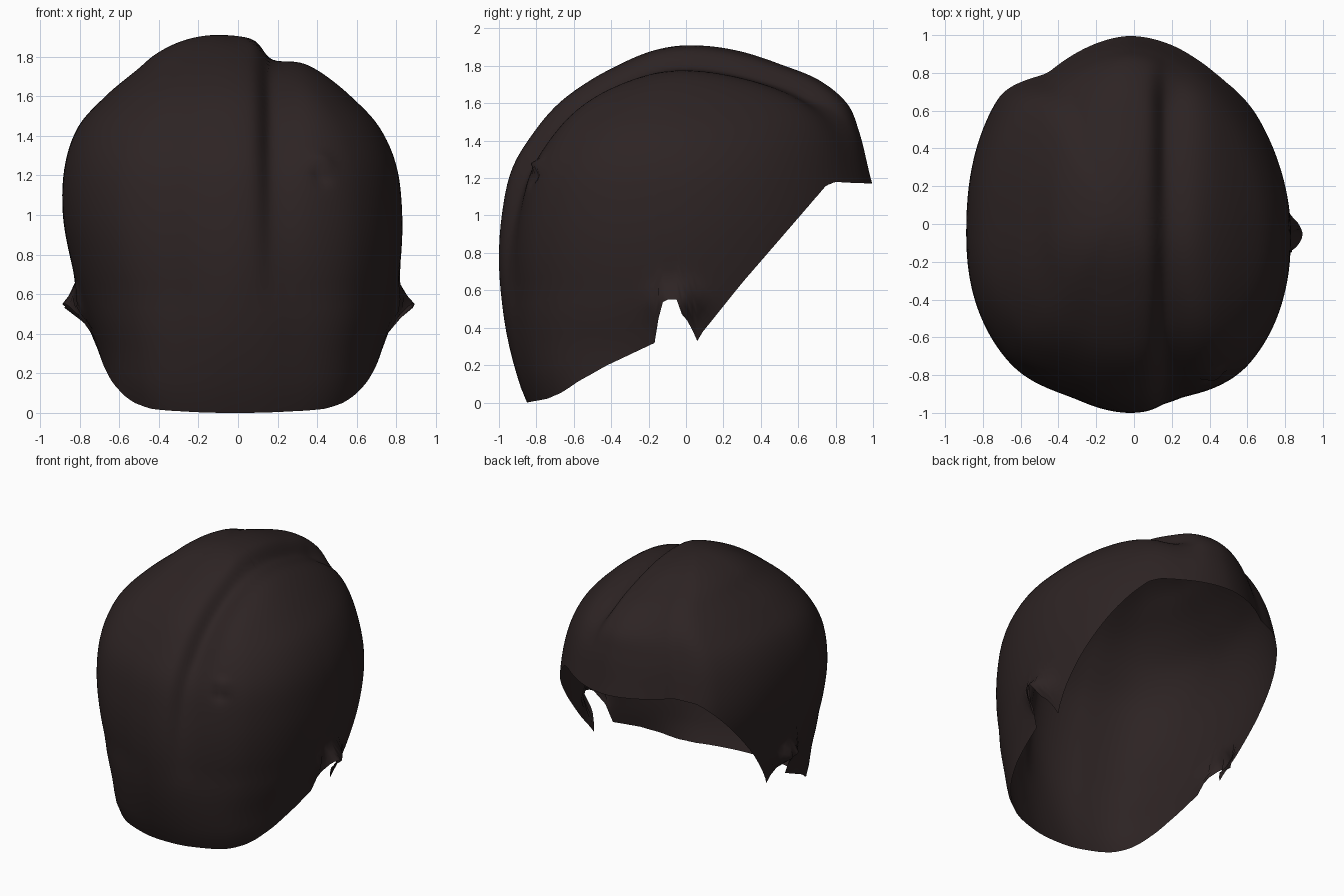
import bpy, bmesh, math
from mathutils import Vector

if "Cube" in bpy.data.objects:
    bpy.data.objects.remove(bpy.data.objects["Cube"])

COLS, ROWS, TOP = 240, 48, 1.91

# Height, front y, back y, left x, right x of the cap
PROFILE = [
    (1.91, 0.02, 0.02, -0.10, -0.10),
    (1.88, -0.18, 0.28, -0.28, 0.12),
    (1.81, -0.35, 0.50, -0.42, 0.29),
    (1.73, -0.50, 0.70, -0.515, 0.41),
    (1.60, -0.68, 0.86, -0.67, 0.57),
    (1.45, -0.81, 0.925, -0.805, 0.71),
    (1.25, -0.93, 0.975, -0.875, 0.80),
    (1.00, -0.985, 1.03, -0.885, 0.83),
    (0.75, -1.0, 1.03, -0.84, 0.82),
    (0.50, -0.98, 1.02, -0.77, 0.78),
    (0.30, -0.945, 1.0, -0.705, 0.725),
    (0.10, -0.89, 1.0, -0.67, 0.69),
    (0.00, -0.85, 1.0, -0.62, 0.64),
]
# Lower hairline (y, z), with the notch around the ear
HAIRLINE = [(-0.85, 0.0), (-0.74, 0.02), (-0.66, 0.055), (-0.58, 0.11), (-0.42, 0.20),
            (-0.25, 0.28), (-0.165, 0.32), (-0.155, 0.42), (-0.12, 0.55), (-0.05, 0.55),
            (-0.03, 0.48), (0.0, 0.45), (0.055, 0.35), (0.065, 0.31), (0.075, 0.36),
            (0.3, 0.64), (0.75, 1.16), (0.80, 1.18), (1.0, 1.17)]


def depth(z):
    return math.sqrt(max(0.0, 1 - z / TOP))


def ramp(v, a, b):
    t = min(1.0, max(0.0, (v - a) / (b - a)))
    return t * t * (3 - 2 * t)


KNOTS = [depth(p[0]) for p in PROFILE]


def extents(z):
    """Smooth cubic interpolation of the profile."""
    w, last = depth(z), len(KNOTS) - 1
    i = max(k for k in range(last) if KNOTS[k] <= w + 1e-9 or k == 0)
    h = KNOTS[i + 1] - KNOTS[i]
    t = (w - KNOTS[i]) / h

    def slope(k, c):
        a, b = max(k - 1, 0), min(k + 1, last)
        return (PROFILE[b][c] - PROFILE[a][c]) / (KNOTS[b] - KNOTS[a])

    out = []
    for c in range(1, 5):
        out.append((2*t**3 - 3*t*t + 1) * PROFILE[i][c] + (t**3 - 2*t*t + t) * h * slope(i, c)
                   + (3*t*t - 2*t**3) * PROFILE[i + 1][c] + (t**3 - t*t) * h * slope(i + 1, c))
    return out


def hairline(y):
    if y <= HAIRLINE[0][0]:
        return 0.0
    for (y0, z0), (y1, z1) in zip(HAIRLINE, HAIRLINE[1:]):
        if y <= y1:
            return z0 + (z1 - z0) * (y - y0) / (y1 - y0)
    return HAIRLINE[-1][1]


def surface(angle, z):
    front, back, left, right = extents(z)
    blend = min(1.0, depth(z) / 0.5)
    cx, cy = -0.10 + 0.08 * blend, 0.02 - 0.07 * blend
    c, s = math.cos(angle), math.sin(angle)
    # Roundness of each quadrant: pointed front and back, fuller flanks
    if s < 0:
        n = 1.85 + 0.4 * ramp(abs(c), 0.3, 0.72) + 0.55 * max(0.0, 1 - z / 0.6)
    elif c < 0:
        n = 1.75 + 0.55 * ramp(-c, 0.5, 0.77)
    else:
        n = 1.86
    r = (abs(c) ** n + abs(s) ** n) ** (-1 / n)
    hx = right - cx if c > 0 else cx - left
    hy = back - cy if s > 0 else cy - front
    return Vector((cx + hx * r * c, cy + hy * r * s, z))


def bump(d, width):
    return math.exp(-(d / width) ** 2)


def styled(p):
    """Parting groove, flare over the ears and a small tuft."""
    q = p.copy()
    inward = (Vector((0, 0, 0.8)) - p).normalized()
    fade = min(1.0, max(0.0, (p.z - 0.5) / 0.9)) * (1 - ramp(p.y, 0.65, 0.95))
    d = p.x - 0.18
    q += inward * 0.075 * fade * bump(d, 0.065 if d < 0 else 0.13)
    side = 1 if p.x > 0 else -1
    if abs(p.x) > 0.5:
        q.x += side * 0.105 * bump(p.y + 0.05, 0.12) * bump(p.z - 0.54, 0.07)
    if p.y < 0:
        q += inward * 0.04 * (bump(p.x - 0.42, 0.04) * bump(p.z - 1.21, 0.03)
                              - bump(p.x - 0.42, 0.05) * bump(p.z - 1.26, 0.025))
    return q


# Hair cap: columns run from the crown down to the hairline
bm = bmesh.new()
crown = bm.verts.new(styled(surface(0, TOP)))
columns = []
for i in range(COLS):
    a = 2 * math.pi * i / COLS
    low = TOP - 0.05
    while low > 0 and low > hairline(surface(a, low).y):
        low -= 0.01
    low = max(low, 0.0)
    low = max(low, min(hairline(surface(a, low).y), low + 0.01))
    w_end = depth(low)
    column = []
    for j in range(1, ROWS + 1):
        z = TOP * (1 - (w_end * j / ROWS) ** 2)
        column.append(bm.verts.new(styled(surface(a, z))))
    columns.append(column)

for i in range(COLS):
    a, b = columns[i], columns[(i + 1) % COLS]
    bm.faces.new((crown, a[0], b[0]))
    for j in range(ROWS - 1):
        bm.faces.new((a[j], a[j + 1], b[j + 1], b[j]))
for f in bm.faces:
    f.smooth = True

mesh = bpy.data.meshes.new("hair_cap")
bm.to_mesh(mesh)
bm.free()
hair = bpy.data.objects.new("hair_cap", mesh)
bpy.context.collection.objects.link(hair)

# Dark brown hair colour
mat = bpy.data.materials.new("dark_brown_hair")
mat.diffuse_color = (0.026, 0.017, 0.017, 1)
mat.use_nodes = True
mat.node_tree.nodes["Principled BSDF"].inputs["Base Color"].default_value = mat.diffuse_color
mesh.materials.append(mat)
